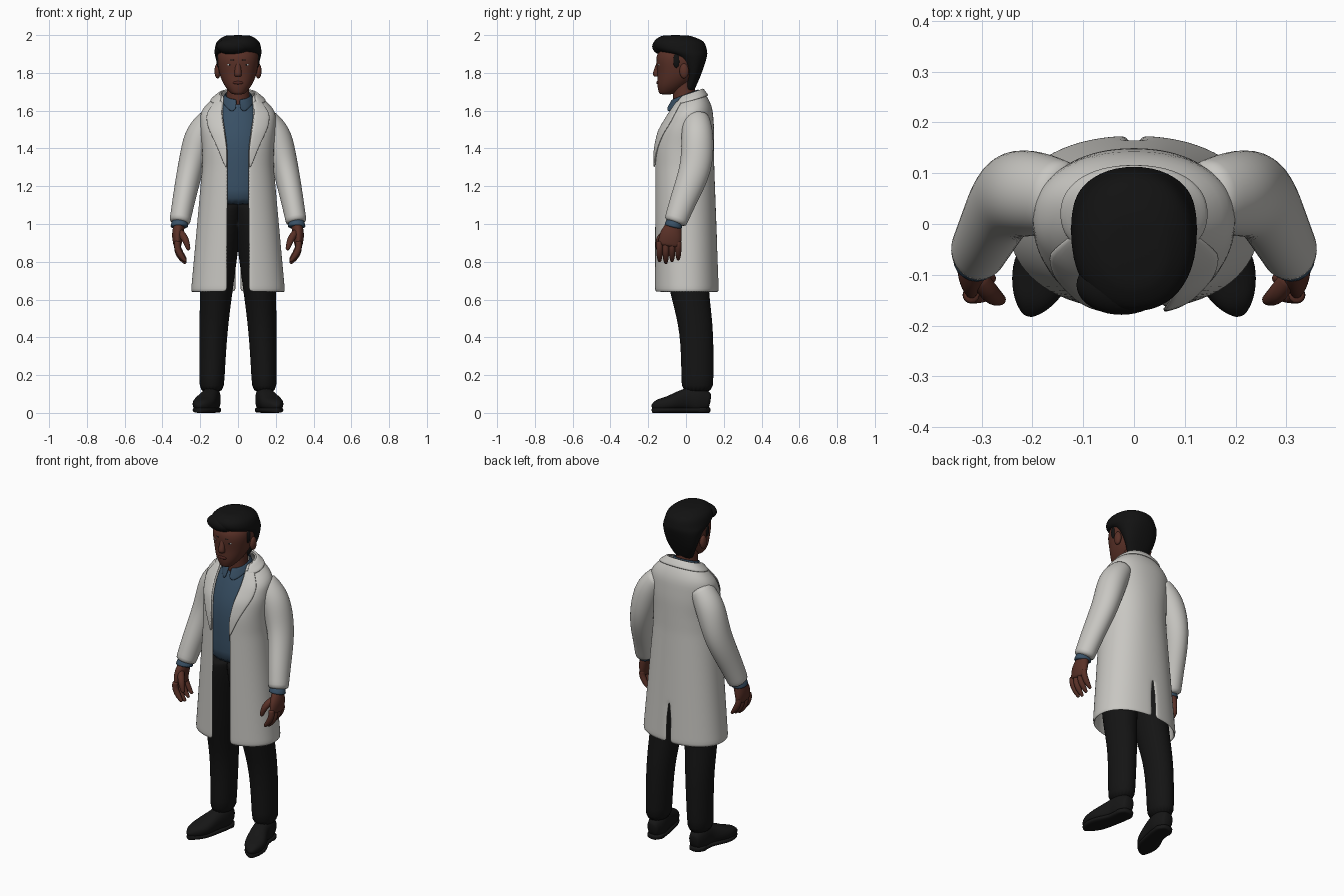
import bpy, math
from math import sin, cos, pi
from mathutils import Vector

if "Cube" in bpy.data.objects:
    bpy.data.objects.remove(bpy.data.objects["Cube"])


def material(name, red, green, blue):
    colour = (red, green, blue, 1)
    mat = bpy.data.materials.new(name)
    mat.use_nodes = True
    mat.diffuse_color = colour
    shader = mat.node_tree.nodes["Principled BSDF"]
    shader.inputs["Base Color"].default_value = colour
    shader.inputs["Roughness"].default_value = .8
    return mat


SKIN = material("brown skin", .1, .03, .02)
LIP = material("dark lip", .08, .02, .015)
BLACK = material("black hair", .006, .006, .006)
COAT = material("off white cloth", .58, .57, .54)
SHIRT = material("slate blue cloth", .04, .08, .13)
TROUSER = material("black cloth", .007, .007, .007)
SHOE = material("black leather", .008, .008, .008)
EYE = material("eye white", .4, .4, .4)


def make(name, verts, faces, mat, mirror, thickness=0):
    """Smooth shaded mesh object with the usual modifiers."""
    mesh = bpy.data.meshes.new(name)
    mesh.from_pydata(verts, [], faces)
    mesh.materials.append(mat)
    mesh.shade_smooth()
    part = bpy.data.objects.new(name, mesh)
    bpy.context.collection.objects.link(part)
    if mirror:
        modifier = part.modifiers.new("mirror", "MIRROR")
        modifier.merge_threshold = .002
    if thickness:
        modifier = part.modifiers.new("solidify", "SOLIDIFY")
        modifier.thickness = thickness
        modifier.offset = -1
    modifier = part.modifiers.new("subdivision", "SUBSURF")
    modifier.levels = modifier.render_levels = 1


def clamp(value):
    return max(0, min(1, value))


def steps(start, end, count):
    return [start + (end - start) * i / count for i in range(count + 1)]


def power(value, exponent):
    return math.copysign(abs(value) ** (2 / exponent), value)


def smooth_path(points, count=3):
    """Resample key rings along a smooth curve through them."""
    path = []
    for i in range(len(points) - 1):
        before, start = points[max(i - 1, 0)], points[i]
        end, after = points[i + 1], points[min(i + 2, len(points) - 1)]
        for t in steps(0, 1, count)[:-1]:
            path.append([b + t * ((c - a) + t * (2 * a - 5 * b + 4 * c - d
                                                 + t * (3 * b - a - 3 * c + d))) / 2
                         for a, b, c, d in zip(before, start, end, after)])
    return path + [points[-1]]


def tube(name, rings, mat, mirror=False, upright=False, exponent=2, sides=20):
    """Loft of ovals: x, y, z, radius across and, if not round, radius deep."""
    rings = smooth_path(rings)
    centres = [Vector(ring[:3]) for ring in rings]
    last = len(rings) - 1
    verts, faces = [], []
    for i, ring in enumerate(rings):
        along = (centres[min(i + 1, last)] - centres[max(i - 1, 0)]).normalized()
        if upright:
            along = Vector((0, 0, 1))
        across = (Vector((1, 0, 0)) - along * along.x).normalized()
        deep = along.cross(across)
        for angle in steps(0, 2 * pi, sides)[:-1]:
            verts.append(centres[i] + across * ring[3] * power(cos(angle), exponent)
                         + deep * ring[-1] * power(sin(angle), exponent))
    for i in range(last):
        for k in range(sides):
            a, b = i * sides + k, i * sides + (k + 1) % sides
            faces.append((a, b, b + sides, a + sides))
    faces.append(tuple(reversed(range(sides))))
    faces.append(tuple(range(last * sides, len(verts))))
    make(name, verts, faces, mat, mirror)


def body(name, rows, mat):
    """Upright loft from rows of height, half width, front y and back y."""
    rings = [(0, (front + back) / 2, z, width, (back - front) / 2)
             for z, width, front, back in rows]
    tube(name, rings, mat, upright=True, exponent=2.2, sides=24)


def ball(name, centre, size, mat, mirror=False):
    x, y, z = centre
    rings = [(x, y, z - size[2] * cos(a), size[0] * sin(a), size[1] * sin(a))
             for a in steps(.02, pi - .02, 8)]
    tube(name, rings, mat, mirror, upright=True)


def panel(name, rows, columns, point, mat, thickness):
    """Half of a garment sheet, mirrored to the other side."""
    verts = [point(row, column) for row in rows for column in columns]
    width = len(columns)
    faces = [(a, a + 1, a + width + 1, a + width)
             for a in range(len(verts) - width) if (a + 1) % width]
    make(name, verts, faces, mat, True, thickness)


# Coat outline: height, half width, front y, back y
COAT_ROWS = [(.64, .25, -.17, .175), (1.3, .19, -.17, .15), (1.4, .19, -.17, .15),
             (1.5, .2, -.15, .15), (1.6, .2, -.1, .14), (1.65, .14, -.07, .11),
             (1.69, .09, -.05, .08)]


def coat_point(z, s, lift=0):
    """Point on the coat; s runs from 0 at the front edge to 1 at the back."""
    for low, high in zip(COAT_ROWS, COAT_ROWS[1:]):
        if z <= high[0]:
            break
    t = clamp((z - low[0]) / (high[0] - low[0]))
    width, front, back = [a + (b - a) * t for a, b in zip(low[1:], high[1:])]
    gap = .05 + .025 * clamp((z - 1.4) / .2)
    start = math.asin(gap / width)
    angle = start + (pi - start) * s
    x = (width + lift) * power(sin(angle), 2.2)
    y = (front + back) / 2 - ((back - front) / 2 + lift) * power(cos(angle), 2.2)
    if s == 1:
        x = .012 * clamp((.88 - z) / .1)  # back vent
    return x, y, z + .35 * y * clamp((z - 1.5) / .2)


# Coat body, lapels and folded collar
panel("coat_body", steps(.64, 1.69, 30), steps(0, 1, 18), coat_point, COAT, .012)
panel("lapels", steps(1.3, 1.67, 10), steps(0, .2, 4),
      lambda z, s: coat_point(z, s * clamp((z - 1.28) / .25), .009), COAT, .009)
panel("coat_collar", steps(1.65, 1.69, 3), steps(.05, 1, 12),
      lambda z, s: coat_point(z, s, .01), COAT, .012)

# Sleeves and shirt cuffs
tube("sleeves", [(.13, .05, 1.57, .06, .07), (.2, .06, 1.47, .08, .085),
                 (.25, .05, 1.3, .07, .085), (.29, -.02, 1.11, .06, .07),
                 (.31, -.06, 1, .055, .06)], COAT, True)
tube("shirt_cuffs", [(.31, -.06, 1.02, .04), (.31, -.07, .98, .05)], SHIRT, True)

# Hands with fingers and thumb
tube("palms", [(.31, -.06, 1, .03, .04), (.32, -.08, .94, .03, .06),
               (.32, -.09, .88, .02, .06)], SKIN, True)
for i, finger in enumerate(["index", "middle", "ring", "little"]):
    y = -.14 + .033 * i
    tip = .79 + .01 * abs(i - 1)
    tube(finger + "_fingers", [(.32, y, .91, .017), (.32, y, tip + .07, .018),
                               (.3, y, tip + .03, .016), (.275, y, tip, .008)],
         SKIN, True, sides=10)
tube("thumbs", [(.31, -.1, .96, .02), (.28, -.14, .92, .02), (.26, -.15, .86, .01)],
     SKIN, True, sides=10)

# Shirt and its folded collar
body("shirt", [(1.09, .15, -.15, .12), (1.4, .15, -.148, .12),
               (1.57, .13, -.1, .1), (1.65, .07, -.06, .06)], SHIRT)


def collar_point(fall, angle):
    front = max(0, cos(angle)) ** 2
    radius = .065 + .015 * fall
    drop = fall * (.035 + .04 * front * clamp(angle * 3))
    return (radius * sin(angle), -.005 - (radius + .015 * front * fall) * cos(angle),
            1.685 - .026 * cos(angle) - drop)


panel("shirt_collar", steps(0, 1, 3), steps(.1, pi, 14), collar_point, SHIRT, .006)

# Trousers
tube("trousers", [(.14, .06, .1, .065, .085), (.13, .055, .42, .075, .09),
                  (.11, .01, .7, .09, .11), (.08, -.01, 1, .1, .14),
                  (.07, -.01, 1.11, .1, .14)], TROUSER, True, upright=True)

# Shoes with soles and heel blocks
SHOE_RINGS = [(.14, .13, .06, .03, .04), (.14, .07, .07, .05, .07), (.15, 0, .07, .05, .06),
              (.18, -.09, .05, .06, .04), (.2, -.15, .04, .04, .03), (.21, -.18, .03, .01, .01)]
tube("shoes", SHOE_RINGS, SHOE, True, exponent=2.4)
tube("soles", [(x, y, .015, across, .015) for x, y, z, across, deep in SHOE_RINGS],
     SHOE, True, exponent=3)
tube("heel_blocks", [(.14, .08, z, .05) for z in (0, .03)], SHOE, True, upright=True)

# Head, neck, ears and face
body("head", [(1.685, .03, -.14, -.07), (1.73, .07, -.152, 0), (1.8, .1, -.153, .07),
              (1.9, .11, -.155, .09), (1.97, .05, -.08, .04)], SKIN)
tube("neck", [(0, 0, 1.6, .07), (0, -.01, 1.7, .06), (0, -.01, 1.78, .06)], SKIN, upright=True)
tube("nose", [(0, -.14, 1.87, .01), (0, -.156, 1.8, .02), (0, -.15, 1.78, .017)],
     SKIN, upright=True, sides=12)
ball("ears", (.108, -.01, 1.81), (.017, .025, .04), SKIN, True)
ball("lips", (0, -.148, 1.748), (.028, .009, .009), LIP)
ball("eyes", (.042, -.138, 1.843), (.017, .01, .008), EYE, True)
ball("pupils", (.041, -.143, 1.843), (.009, .007, .008), BLACK, True)
for part, z, radius in (("eyebrows", 1.868, .006), ("eyelashes", 1.852, .004)):
    tube(part, [(.02, -.152, z, radius), (.045, -.143, z, radius), (.07, -.126, z, radius / 2)],
         BLACK, True, sides=8)

# Hair: short at the nape, overhanging the brow, with a swept quiff
body("hair", [(1.7, .05, -.01, .04), (1.79, .095, 0, .08), (1.88, .12, -.06, .11),
              (1.92, .125, -.16, .112), (1.97, .11, -.17, .09), (2, .06, -.12, .01)], BLACK)
ball("quiff", (-.025, -.12, 1.94), (.09, .06, .045), BLACK)
ball("sideburns", (.1, -.05, 1.865), (.015, .02, .04), BLACK, True)
